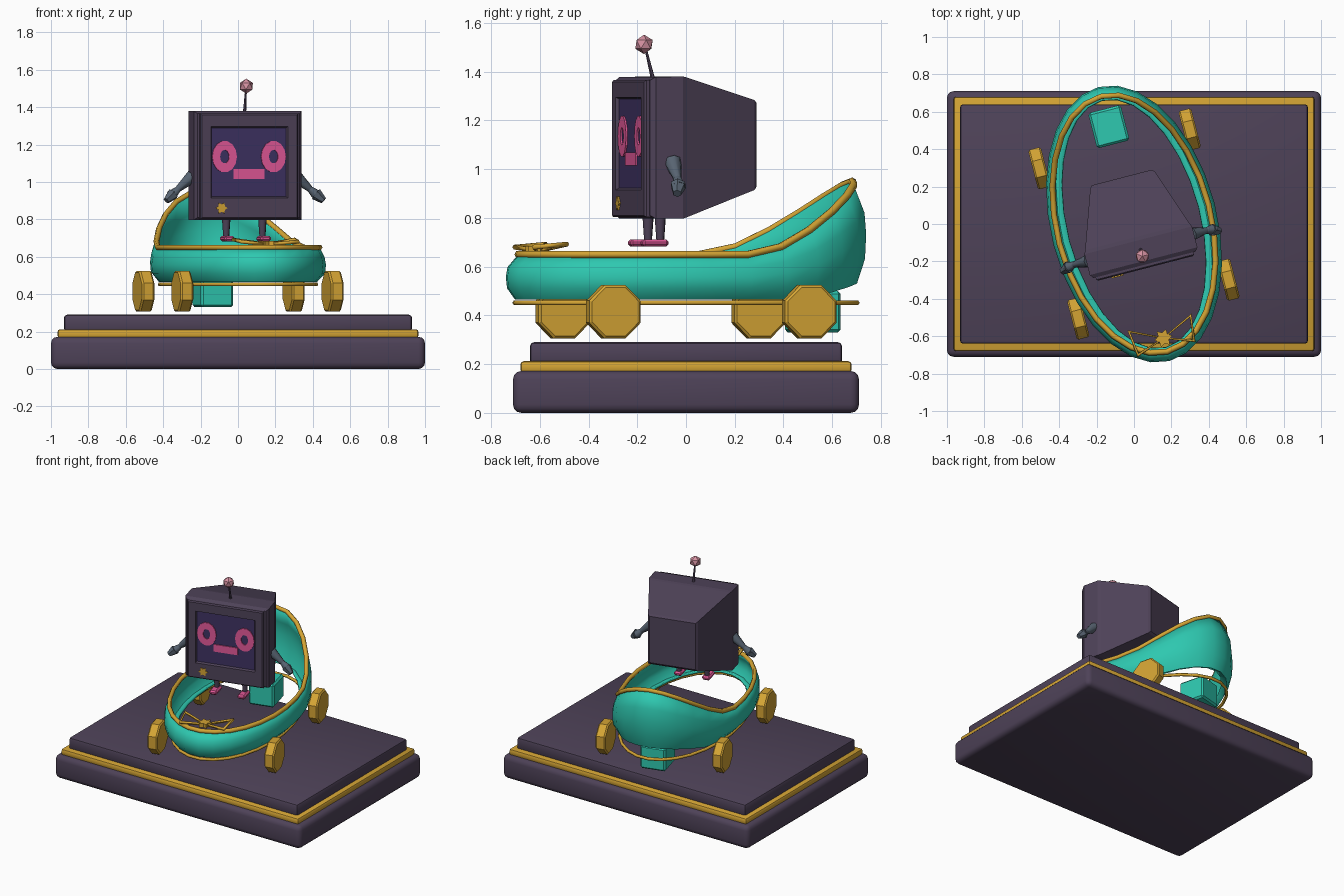
import bpy, bmesh, math
from mathutils import Vector, Matrix

if "Cube" in bpy.data.objects:
    bpy.data.objects.remove(bpy.data.objects["Cube"])

TURN = math.radians(14.5)   # the vehicle and robot sit turned on the plinth


def mat(name, r, g, b):
    m = bpy.data.materials.new(name)
    lin = [((c / 255 + 0.055) / 1.055) ** 2.4 for c in (r, g, b)]
    m.diffuse_color = (*lin, 1)
    m.use_nodes = True
    m.node_tree.nodes["Principled BSDF"].inputs["Base Color"].default_value = m.diffuse_color
    return m


PURPLE = mat("dark purple", 78, 66, 88)
GOLD = mat("gold", 212, 164, 52)
TEAL = mat("teal", 46, 200, 176)
SCREEN = mat("screen indigo", 62, 50, 98)
PINK = mat("hot pink", 226, 88, 152)
ROSE = mat("dusty rose", 214, 146, 162)
SLATE = mat("slate", 88, 100, 114)


def finish(bm, name, mats, turn=True, smooth=None):
    bmesh.ops.recalc_face_normals(bm, faces=bm.faces)
    me = bpy.data.meshes.new(name)
    bm.to_mesh(me)
    bm.free()
    ob = bpy.data.objects.new(name, me)
    bpy.context.collection.objects.link(ob)
    for m in mats:
        me.materials.append(m)
    if turn:
        ob.rotation_euler.z = TURN
    if smooth:
        bpy.ops.object.select_all(action='DESELECT')
        ob.select_set(True)
        bpy.context.view_layer.objects.active = ob
        bpy.ops.object.shade_smooth_by_angle(angle=math.radians(smooth))
    return ob


def box(name, lo, hi, m, bevel=0.0, seg=1, turn=True):
    bm = bmesh.new()
    lo, hi = Vector(lo), Vector(hi)
    mx = Matrix.Translation((lo + hi) / 2) @ Matrix.Diagonal((*(hi - lo), 1))
    bmesh.ops.create_cube(bm, size=1, matrix=mx)
    if bevel:
        bmesh.ops.bevel(bm, geom=bm.edges[:], offset=bevel, segments=seg, affect='EDGES', profile=0.5)
    return finish(bm, name, [m], turn, 35 if seg > 1 else None)


def loft(name, rings, mats, caps=(True, True), closed=False, smooth=None):
    """Skin a list of point rings; the last cap takes the last material."""
    bm = bmesh.new()
    vs = [[bm.verts.new(p) for p in r] for r in rings]
    n = len(vs[0])
    pairs = list(zip(vs, vs[1:])) + ([(vs[-1], vs[0])] if closed else [])
    for a, b in pairs:
        for i in range(n):
            bm.faces.new((a[i], a[(i + 1) % n], b[(i + 1) % n], b[i]))
    if caps[0]:
        bm.faces.new(vs[0])
    if caps[1]:
        bm.faces.new(vs[-1]).material_index = len(mats) - 1
    return finish(bm, name, mats, True, smooth)


def limb(name, p, q, r1, r2, m, sides=8):
    p, q = Vector(p), Vector(q)
    bm = bmesh.new()
    mx = Matrix.Translation((p + q) / 2) @ (q - p).to_track_quat('Z', 'Y').to_matrix().to_4x4()
    bmesh.ops.create_cone(bm, cap_ends=True, segments=sides, radius1=r1, radius2=r2,
                          depth=(q - p).length, matrix=mx)
    return finish(bm, name, [m], True, 50)


def tube(name, pts, r, m):
    cu = bpy.data.curves.new(name, 'CURVE')
    cu.dimensions = '3D'
    cu.bevel_depth, cu.bevel_resolution = r, 1
    sp = cu.splines.new('POLY')
    sp.points.add(len(pts) - 1)
    for s, p in zip(sp.points, pts):
        s.co = (*p, 1)
    sp.use_cyclic_u = True
    cu.materials.append(m)
    ob = bpy.data.objects.new(name, cu)
    ob.rotation_euler.z = TURN
    bpy.context.collection.objects.link(ob)


def rect(y, w, z0, z1):
    return [(-w, y, z0), (w, y, z0), (w, y, z1), (-w, y, z1)]


def oval(cx, y, cz, rx, rz, n=14):
    return [(cx + rx * math.cos(2 * math.pi * i / n), y, cz + rz * math.sin(2 * math.pi * i / n))
            for i in range(n)]


# Plinth: three stacked slabs
box("plinth_base", (-1, -0.71, 0), (1, 0.71, 0.172), PURPLE, 0.035, 3, False)
box("plinth_trim", (-0.965, -0.68, 0.165), (0.965, 0.68, 0.212), GOLD, 0.014, 2, False)
box("plinth_top", (-0.93, -0.64, 0.2), (0.93, 0.64, 0.29), PURPLE, 0.016, 2, False)

# Hull: open oval shell whose rim sweeps up at the back
N = 28


def hull_ring(a, b, f):
    pts = []
    for i in range(N):
        t = 2 * math.pi * i / N
        s = math.sin(t)
        rise = max(0, (s * 0.705 - 0.19) / 0.515)
        top = 0.65 + 0.30 * rise ** 1.5
        low = 0.465 + 0.07 * max(0, (s - 0.6) / 0.4)
        pts.append((a * math.cos(t), b * s, low + f * (top - low)))
    return pts


hull = loft("hull", [hull_ring(*l) for l in ((0.355, 0.68, 0.04), (0.395, 0.72, 0), (0.44, 0.752, 0.25),
                                             (0.445, 0.757, 0.5), (0.437, 0.75, 0.72), (0.412, 0.705, 1))],
            [TEAL], (False, False), smooth=50)
sol = hull.modifiers.new("thickness", 'SOLIDIFY')
sol.thickness = 0.015
tube("hull_rim", hull_ring(0.412, 0.705, 1), 0.016, GOLD)
tube("lower_rail", [(x, y, 0.452) for x, y, z in hull_ring(0.39, 0.72, 0)], 0.011, GOLD)

# Seat block inside the back of the hull
box("rear_block", (-0.09, 0.44, 0.33), (0.09, 0.635, 0.5), TEAL, 0.012)

# Four octagonal wheels
for sx in (-1, 1):
    for sy in (-1, 1):
        rings = []
        for dx, r in ((-0.035, 0.108), (-0.026, 0.118), (0.026, 0.118), (0.035, 0.108)):
            rings.append([(sx * 0.415 + dx, sy * 0.415 + r * math.cos(math.pi * (i + .5) / 4),
                           0.415 + r * math.sin(math.pi * (i + .5) / 4)) for i in range(8)])
        loft("wheel", rings, [GOLD])

# Wire bow and star on the nose
for s in (-1, 1):
    tube("nose_bow", [(0, -0.63, 0.665), (s * 0.17, -0.55, 0.692), (s * 0.155, -0.685, 0.68)], 0.011, GOLD)
star = [(r * math.cos(math.pi * i / 6), r * math.sin(math.pi * i / 6)) for i, r in enumerate([0.05, 0.03] * 6)]
loft("nose_star", [[(x, y - 0.63, z) for x, y in star] for z in (0.655, 0.685)], [GOLD])

# Monitor body with tapered back, and a front frame with a sunken screen
loft("monitor_body", [rect(*r) for r in ((-0.225, 0.282, 0.81, 1.365), (-0.205, 0.297, 0.797, 1.378),
                                         (-0.09, 0.297, 0.797, 1.38), (-0.07, 0.288, 0.803, 1.376),
                                         (0.245, 0.178, 0.915, 1.283), (0.257, 0.165, 0.93, 1.27))], [PURPLE])
loft("monitor_front", [rect(*r) for r in ((-0.215, 0.27, 0.803, 1.365), (-0.238, 0.27, 0.803, 1.365),
                                          (-0.245, 0.262, 0.81, 1.357), (-0.245, 0.212, 0.915, 1.295),
                                          (-0.23, 0.205, 0.922, 1.288))], [PURPLE, SCREEN])

# Face: ring eyes, bar mouth and small star badge
for x in (-0.135, 0.135):
    loft("eye", [oval(x, y, 1.135, rx, rz) for y, rx, rz in
                 ((-0.229, 0.068, 0.085), (-0.237, 0.068, 0.085), (-0.237, 0.025, 0.036), (-0.229, 0.025, 0.036))],
         [PINK], (False, False), True)
box("mouth", (-0.085, -0.237, 1.015), (0.085, -0.229, 1.068), PINK)
loft("badge", [[(x * 0.65 - 0.155, y, z * 0.65 + 0.86) for x, z in star] for y in (-0.243, -0.252)], [GOLD])

# Arms, legs and feet, mirrored
for s in (-1, 1):
    limb("upper_arm", (s * 0.285, -0.13, 1.03), (s * 0.37, -0.13, 0.957), 0.036, 0.016, SLATE)
    limb("forearm", (s * 0.36, -0.13, 0.965), (s * 0.405, -0.135, 0.925), 0.016, 0.03, SLATE)
    limb("hand", (s * 0.395, -0.135, 0.935), (s * 0.435, -0.15, 0.9), 0.034, 0.018, SLATE, 6)
    limb("leg", (s * 0.1, -0.135, 0.81), (s * 0.1, -0.135, 0.7), 0.024, 0.016, PURPLE)
    box("foot", (s * 0.1 - 0.028, -0.215, 0.682), (s * 0.1 + 0.028, -0.105, 0.712), PINK, 0.01)

# Antenna
limb("antenna_rod", (0.0, -0.14, 1.37), (0.0, -0.17, 1.49), 0.009, 0.005, PURPLE, 6)
bm = bmesh.new()
bmesh.ops.create_icosphere(bm, subdivisions=1, radius=0.04, matrix=Matrix.Translation((0, -0.178, 1.512)))
finish(bm, "antenna_tip", [ROSE])
